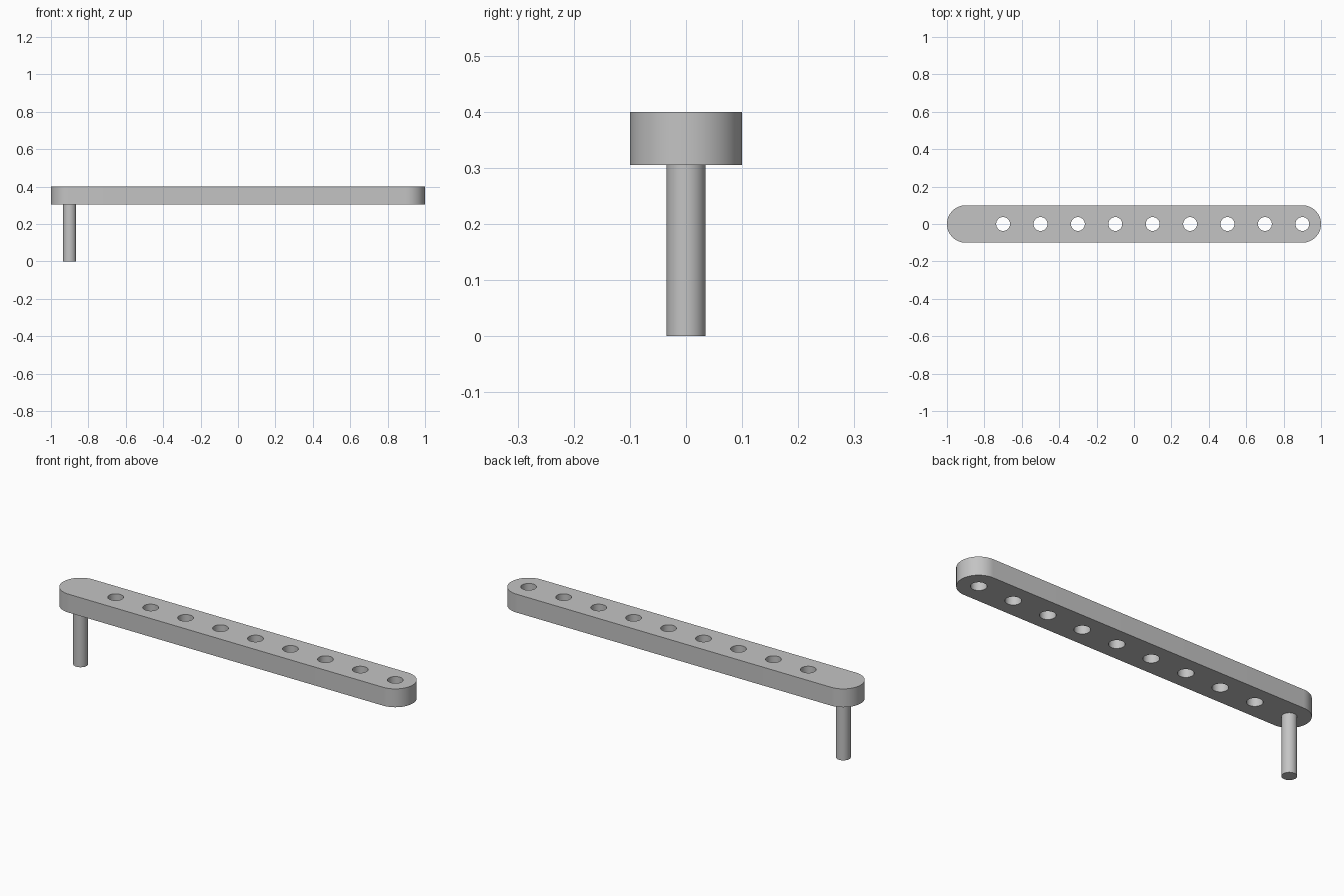
import bpy
import bmesh
from math import pi, sin, cos, radians

cube = bpy.data.objects.get("Cube")
if cube:
    bpy.data.objects.remove(cube, do_unlink=True)

LENGTH, HALF_WIDTH = 2.0, 0.1
BOTTOM, TOP = 0.305, 0.4
END_X = LENGTH / 2 - HALF_WIDTH
HOLE_RADIUS, PIN_RADIUS = 0.037, 0.035
HOLES, PITCH = 9, 0.2

grey = bpy.data.materials.new("plain grey")
grey.use_nodes = True
grey.diffuse_color = (0.55, 0.55, 0.55, 1)
grey.node_tree.nodes["Principled BSDF"].inputs["Base Color"].default_value = grey.diffuse_color


def arc(cx, radius, start, sweep, steps):
    """Points along an arc centred on the x axis."""
    return [(cx + radius * cos(start + sweep * i / steps),
             radius * sin(start + sweep * i / steps)) for i in range(steps + 1)]


def add_outline(curve, points):
    spline = curve.splines.new("POLY")
    spline.points.add(len(points) - 1)
    for point, (x, y) in zip(spline.points, points):
        point.co = (x, y, 0, 1)
    spline.use_cyclic_u = True


def finish(obj):
    """Weld the seams, colour the part and shade its curved sides smooth."""
    bm = bmesh.new()
    bm.from_mesh(obj.data)
    bmesh.ops.remove_doubles(bm, verts=bm.verts, dist=1e-5)
    bmesh.ops.recalc_face_normals(bm, faces=bm.faces)
    bm.to_mesh(obj.data)
    bm.free()
    obj.data.materials.clear()
    obj.data.materials.append(grey)
    bpy.ops.object.select_all(action="DESELECT")
    obj.select_set(True)
    bpy.context.view_layer.objects.active = obj
    bpy.ops.object.shade_smooth_by_angle(angle=radians(30))


# Round-ended beam with a row of through holes
profile = bpy.data.curves.new("beam_profile", "CURVE")
profile.dimensions = "2D"
profile.fill_mode = "BOTH"
profile.extrude = (TOP - BOTTOM) / 2
add_outline(profile, arc(END_X, HALF_WIDTH, -pi / 2, pi, 32)
            + arc(-END_X, HALF_WIDTH, pi / 2, pi, 32))
for i in range(HOLES):
    add_outline(profile, arc(END_X - i * PITCH, HOLE_RADIUS, 0, 2 * pi, 48)[:-1])

beam = bpy.data.objects.new("beam", profile)
beam.location.z = (TOP + BOTTOM) / 2
bpy.context.collection.objects.link(beam)
bpy.ops.object.select_all(action="DESELECT")
beam.select_set(True)
bpy.context.view_layer.objects.active = beam
bpy.ops.object.convert(target="MESH")
beam = bpy.context.view_layer.objects.active
finish(beam)

# Pin hanging below the end without a hole
bpy.ops.mesh.primitive_cylinder_add(vertices=48, radius=PIN_RADIUS, depth=BOTTOM,
                                    location=(-END_X, 0, BOTTOM / 2))
pin = bpy.context.object
pin.name = "pin"
finish(pin)
